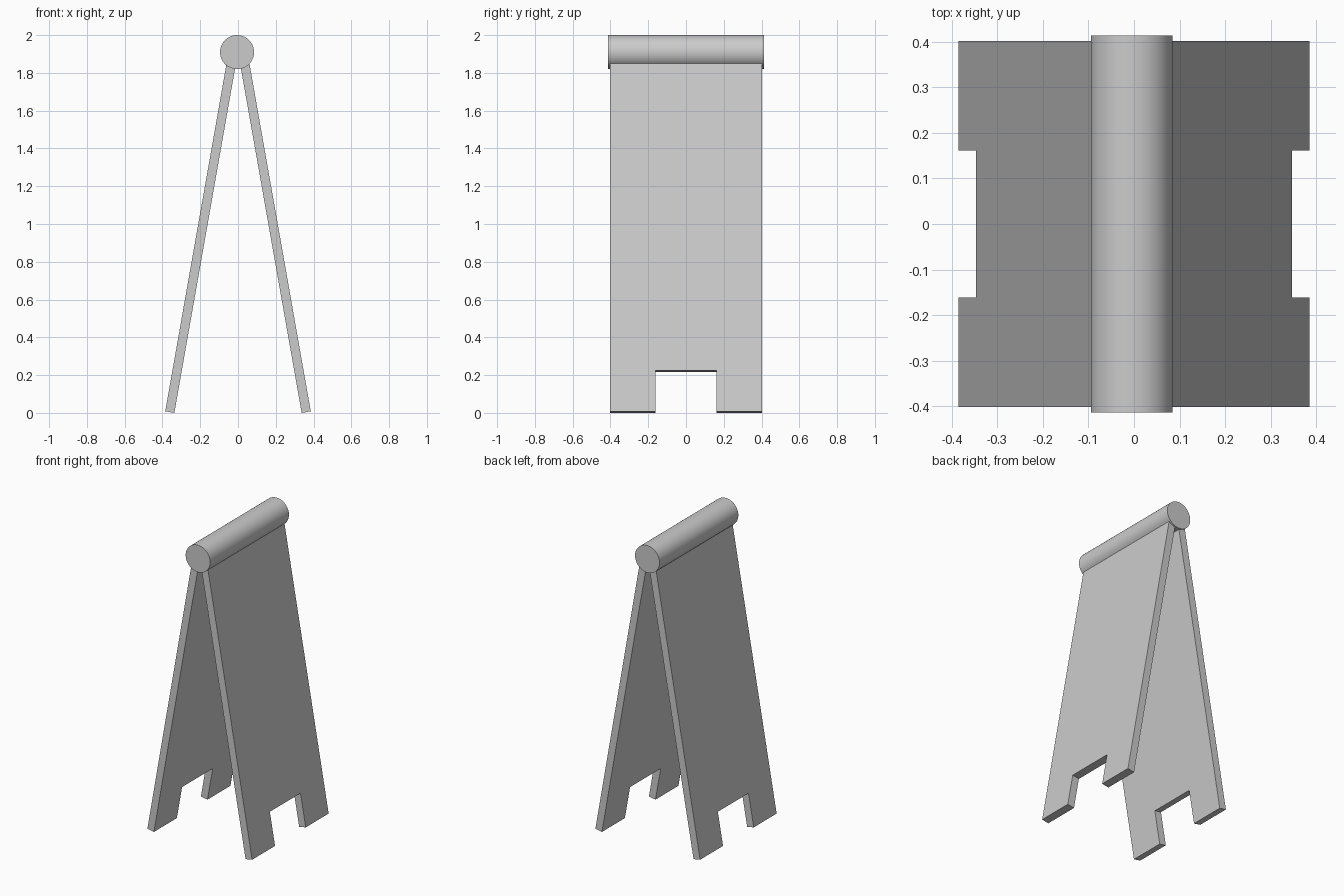
import bpy, bmesh, math
from mathutils import Vector

if "Cube" in bpy.data.objects:
    bpy.data.objects.remove(bpy.data.objects["Cube"])

LEAN = math.radians(10)
THICK, LENGTH, HALF_W = 0.049, 1.89, 0.402
NOTCH_W, NOTCH_H = 0.161, 0.22
FOOT_X = 0.337  # inner bottom edge of each board


def board(name, side):
    """Leaning board with a foot notch; side is +1 (right) or -1 (left)."""
    up = Vector((-side * math.sin(LEAN), 0, math.cos(LEAN)))
    out = Vector((side * math.cos(LEAN), 0, math.sin(LEAN)))
    origin = Vector((side * FOOT_X, 0, 0))
    profile = [(-HALF_W, 0), (-NOTCH_W, 0), (-NOTCH_W, NOTCH_H), (NOTCH_W, NOTCH_H),
               (NOTCH_W, 0), (HALF_W, 0), (HALF_W, LENGTH), (-HALF_W, LENGTH)]
    bm = bmesh.new()
    face = bm.faces.new([bm.verts.new(origin + up * u + Vector((0, y, 0))) for y, u in profile])
    res = bmesh.ops.extrude_face_region(bm, geom=[face])
    verts = [g for g in res["geom"] if isinstance(g, bmesh.types.BMVert)]
    bmesh.ops.translate(bm, verts=verts, vec=out * THICK)
    bmesh.ops.recalc_face_normals(bm, faces=bm.faces)
    mesh = bpy.data.meshes.new(name)
    bm.to_mesh(mesh)
    bm.free()
    bpy.context.collection.objects.link(bpy.data.objects.new(name, mesh))


# Two sign boards
board("right_board", 1)
board("left_board", -1)

# Round hinge bar along the top
bpy.ops.mesh.primitive_cylinder_add(vertices=64, radius=0.09, depth=0.828,
                                    location=(-0.005, 0, 1.91),
                                    rotation=(math.pi / 2, 0, 0))
bpy.context.object.name = "top_hinge_bar"
bpy.ops.object.shade_smooth_by_angle(angle=math.radians(30))
